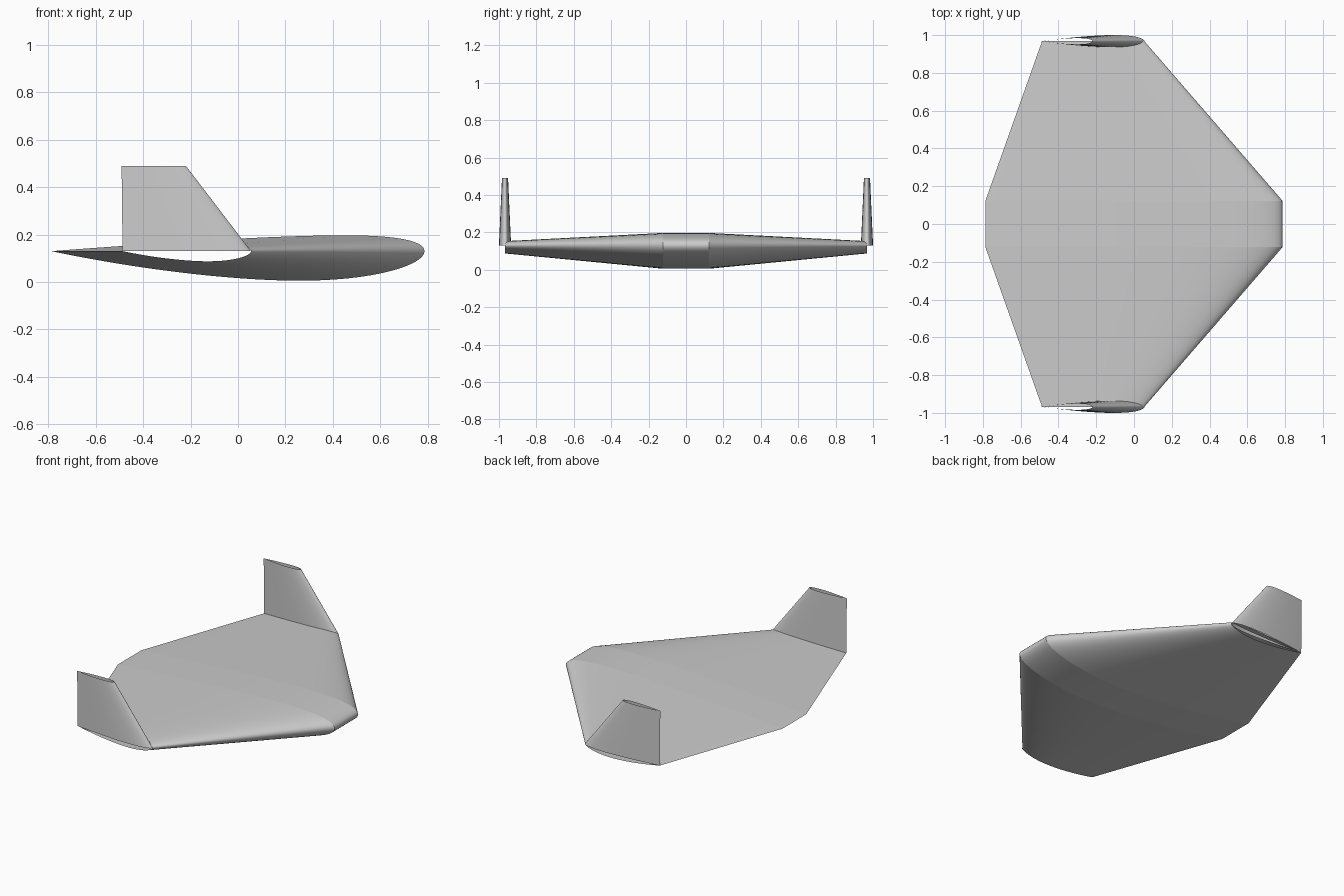
import bpy, bmesh, math

cube = bpy.data.objects.get("Cube")
if cube:
    bpy.data.objects.remove(cube, do_unlink=True)

grey = bpy.data.materials.new("light_grey")
grey.use_nodes = True
grey.diffuse_color = (0.6, 0.6, 0.6, 1)
grey.node_tree.nodes["Principled BSDF"].inputs["Base Color"].default_value = (0.6, 0.6, 0.6, 1)

STEPS = 40
THICKNESS = 0.12
CHORD_Z = 0.13
SPAN = 0.9676


def airfoil(camber):
    """Closed unit-chord outline as (distance from nose, offset) pairs."""
    def surface(t, side):
        half = 5 * THICKNESS * (0.2969 * math.sqrt(t) - 0.126 * t - 0.3516 * t**2
                                + 0.2843 * t**3 - 0.1036 * t**4)
        p = 0.4
        if t < p:
            mean = camber / p**2 * (2 * p * t - t * t)
        else:
            mean = camber / (1 - p)**2 * (1 - 2 * p + 2 * p * t - t * t)
        return (t, mean + side * half)

    ts = [(1 - math.cos(math.pi * i / STEPS)) / 2 for i in range(STEPS + 1)]
    upper = [surface(t, 1) for t in reversed(ts)]
    lower = [surface(t, -1) for t in ts[1:-1]]
    return upper + lower


def wing_section(nose, tail, y):
    c = nose - tail
    return [(nose - t * c, y, CHORD_Z + o * c) for t, o in airfoil(-0.02)]


def fin_section(nose, tail, y, z):
    c = nose - tail
    return [(nose - t * c, y + o * c, z) for t, o in airfoil(0)]


def loft(name, first, second, flip):
    """Open-ended skin between two matching outlines."""
    bm = bmesh.new()
    a = [bm.verts.new(p) for p in first]
    b = [bm.verts.new(p) for p in second]
    n = len(a)
    for i in range(n):
        j = (i + 1) % n
        face = bm.faces.new((a[i], a[j], b[j], b[i]))
        if flip:
            face.normal_flip()
    mesh = bpy.data.meshes.new(name)
    bm.to_mesh(mesh)
    bm.free()
    mesh.materials.append(grey)
    obj = bpy.data.objects.new(name, mesh)
    bpy.context.collection.objects.link(obj)
    bpy.ops.object.select_all(action="DESELECT")
    obj.select_set(True)
    bpy.context.view_layer.objects.active = obj
    bpy.ops.object.shade_smooth_by_angle(angle=math.radians(35))


# Straight middle body
ROOT = (0.787, -0.787)
TIP = (0.055, -0.487)
loft("center_body", wing_section(*ROOT, -0.122), wing_section(*ROOT, 0.122), True)

# Tapered wing panels and upright tip fins, open at the ends
for side, label in ((-1, "front"), (1, "back")):
    loft(label + "_wing", wing_section(*ROOT, side * 0.122),
         wing_section(*TIP, side * SPAN), side > 0)
    loft(label + "_fin", fin_section(*TIP, side * SPAN, CHORD_Z),
         fin_section(-0.22, -0.491, side * SPAN, 0.49), False)
